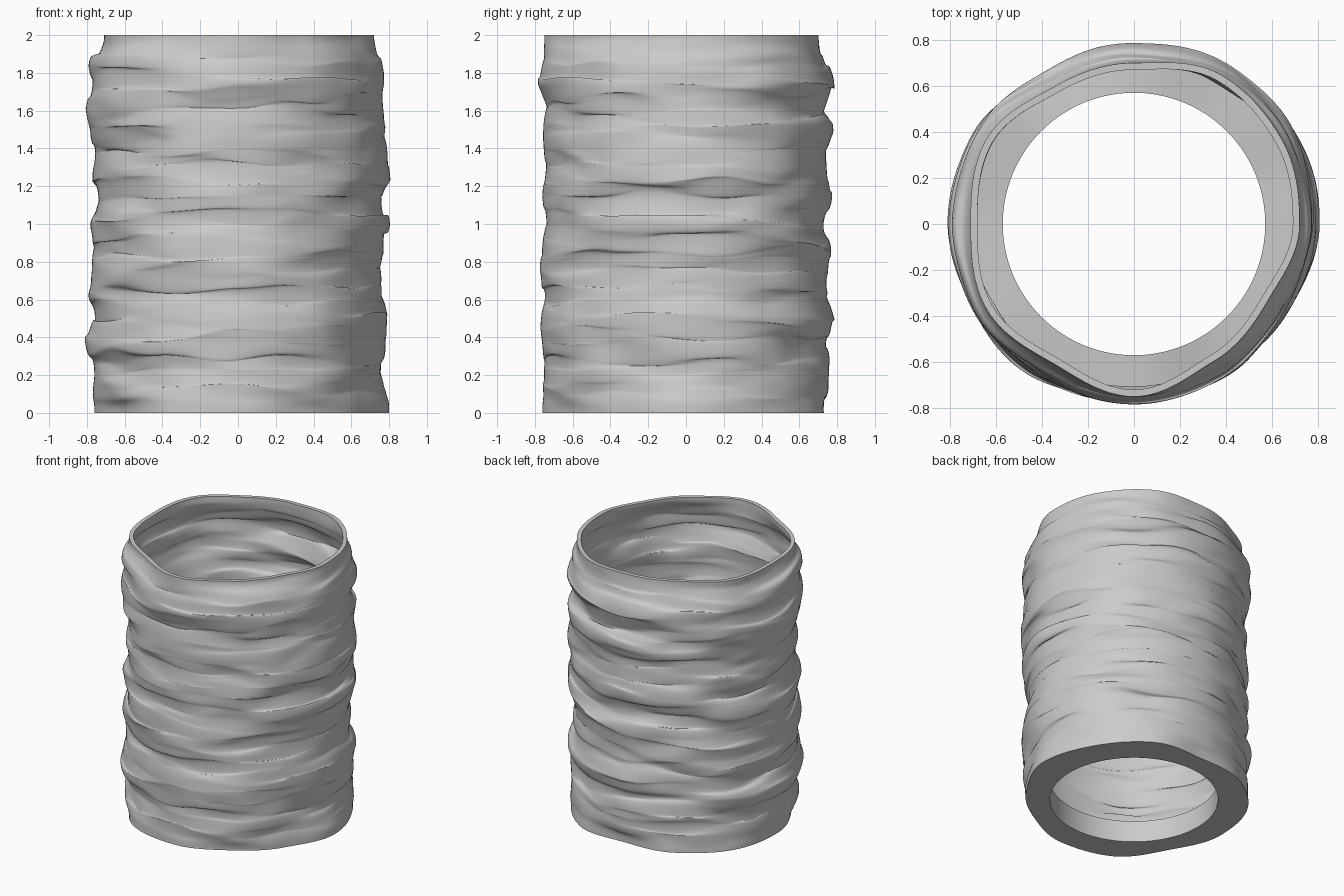
import bpy
import bmesh
import math
from mathutils import Vector, noise

cube = bpy.data.objects.get("Cube")
if cube:
    bpy.data.objects.remove(cube)

HEIGHT, WALL, HOLE, LEDGE = 2.0, 0.03, 0.57, 0.16
SEGMENTS, RINGS = 144, 300

# Wall radius in hundredths, evenly spaced from foot to rim, on four sides
RIGHT = (80, 77, 76, 78, 79, 76, 75, 77, 80, 76, 80, 79, 78, 76, 78, 77, 74)
BACK = (74, 76, 76, 74, 78, 74, 75, 77, 73, 77, 74, 74, 78, 74, 79, 73, 72)
LEFT = (77, 77, 76, 80, 76, 79, 78, 76, 78, 74, 77, 75, 78, 81, 77, 79, 71)
FRONT = (76, 76, 75, 76, 77, 75, 77, 76, 74, 76, 75, 75, 76, 74, 78, 75, 75)
# Radii in hundredths, evenly spaced around from +x: rim, foot, and
# the lobes that run up the whole wall
RIM = (72, 74, 75, 70, 69, 74, 71, 74, 70, 75, 69, 67)
FOOT = (80, 78, 79, 72, 76, 78, 76, 72, 78, 76, 72, 74)
LOBES = (0, 1, 1, 0, -1.5, 0.5, 0, 0, 0, 0, -1.5, -2.5)


def ease(t):
    t = max(0.0, min(1.0, t))
    return t * t * (3 - 2 * t)


def sample(values, t):
    """Smoothly interpolate a row of values, wrapping at its end."""
    i = int(t)
    a, b = values[i % len(values)], values[(i + 1) % len(values)]
    return (a + (b - a) * ease(t - i)) / 100


def around(values, angle):
    return sample(values, angle / math.tau * len(values))


def wall_point(angle, z, inset=0.0):
    """Point on the crumpled wall, moved inward by inset."""
    c, s = math.cos(angle), math.sin(angle)
    t = z / HEIGHT * (len(RIGHT) - 1)
    r = c * c * sample(RIGHT if c > 0 else LEFT, t)
    r += s * s * sample(BACK if s > 0 else FRONT, t)
    r += around(LOBES, angle)
    # broad ripples, strongest between the four sides, then finer creases
    diagonal = 0.3 + 0.7 * math.sin(2 * angle) ** 2
    r += 0.035 * diagonal * noise.noise(Vector((c * 1.7, s * 1.7, z * 7)))
    r += 0.01 * noise.noise(Vector((c * 2.5 + 9, s * 2.5, z * 14)))
    # wavy rim and foot
    r += (around(RIM, angle) - r) * ease((z - 1.82) / 0.18)
    r += (around(FOOT, angle) - r) * ease((0.16 - z) / 0.16)
    # vertical shift makes overhanging folds, fading out at both ends
    fade = ease(z * 6) * ease((HEIGHT - z) * 6)
    fold = noise.noise(Vector((c * 1.8, s * 1.8 + 5, z * 18)))
    z += 0.041 * fade * fold
    r -= inset
    return (r * c, r * s, z)


def hole_point(angle, z):
    return (HOLE * math.cos(angle), HOLE * math.sin(angle), z)


# Closed cross-section: outer wall up, inner wall down, ledge, hole
heights = [HEIGHT * i / RINGS for i in range(RINGS + 1)]
section = [lambda a, z=z: wall_point(a, z) for z in heights]
section += [lambda a, z=z: wall_point(a, z, WALL)
            for z in reversed(heights) if z >= LEDGE]
section += [lambda a: hole_point(a, LEDGE), lambda a: hole_point(a, 0.0)]

bm = bmesh.new()
angles = [math.tau * i / SEGMENTS for i in range(SEGMENTS)]
loops = [[bm.verts.new(point(a)) for a in angles] for point in section]
for k, low in enumerate(loops):
    high = loops[(k + 1) % len(loops)]
    for i in range(SEGMENTS):
        j = (i + 1) % SEGMENTS
        bm.faces.new((low[i], low[j], high[j], high[i]))
bmesh.ops.recalc_face_normals(bm, faces=bm.faces)

mesh = bpy.data.meshes.new("rippled_tube")
bm.to_mesh(mesh)
bm.free()
tube = bpy.data.objects.new("rippled_tube", mesh)
bpy.context.collection.objects.link(tube)

# Plain grey
grey = bpy.data.materials.new("light_grey")
grey.use_nodes = True
colour = (0.6, 0.6, 0.6, 1.0)
grey.diffuse_color = colour
grey.node_tree.nodes["Principled BSDF"].inputs["Base Color"].default_value = colour
mesh.materials.append(grey)

# Smooth folds, crisp rim and foot
bpy.ops.object.select_all(action="DESELECT")
tube.select_set(True)
bpy.context.view_layer.objects.active = tube
bpy.ops.object.shade_smooth_by_angle(angle=math.radians(60))
